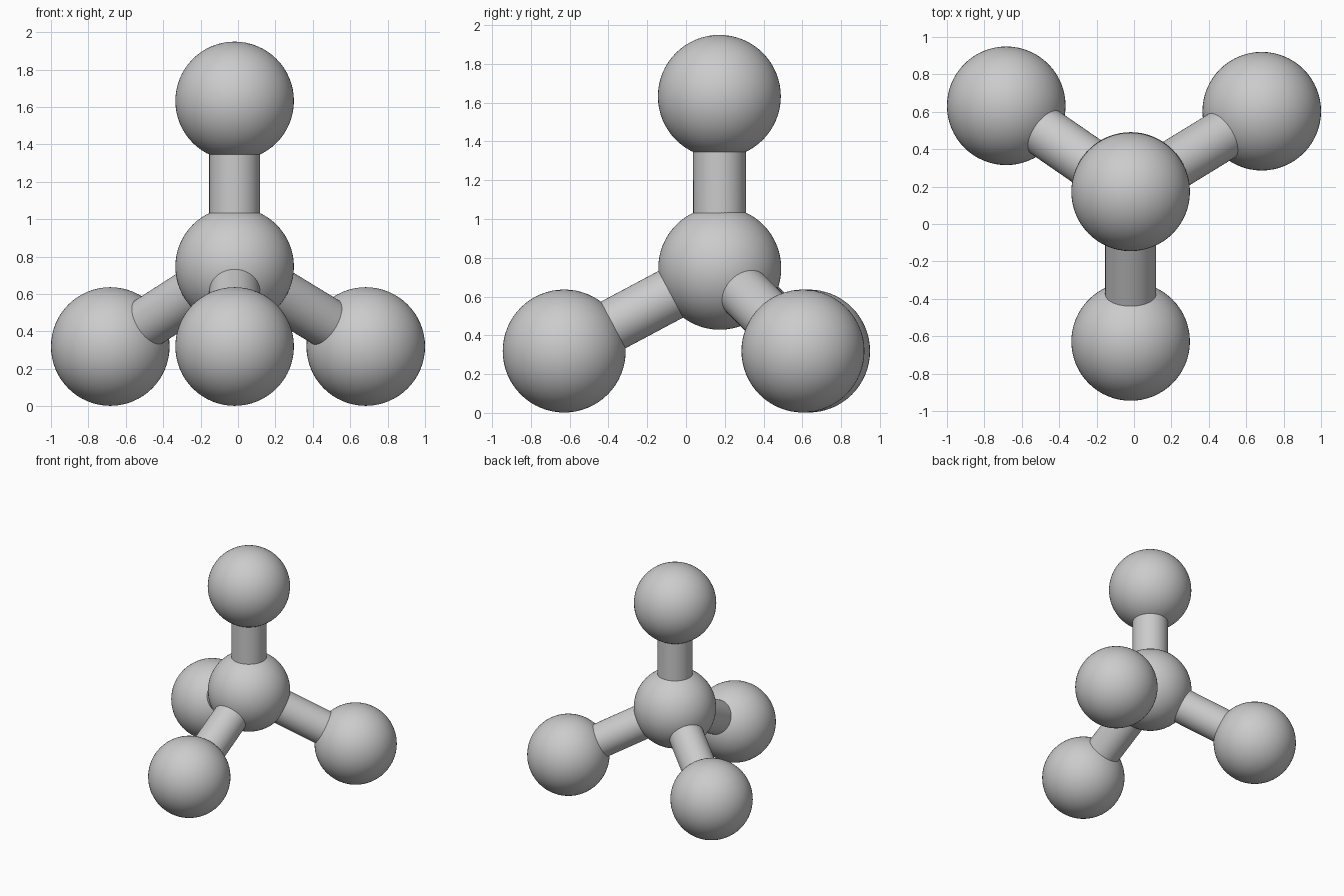
import bpy
from mathutils import Vector

if "Cube" in bpy.data.objects:
    bpy.data.objects.remove(bpy.data.objects["Cube"])

BALL_R = 0.317
ROD_R = 0.136

CENTRE = Vector((-0.018, 0.174, 0.746))
OUTER = {
    "top": Vector((-0.018, 0.172, 1.632)),
    "front": Vector((-0.018, -0.628, 0.319)),
    "left": Vector((-0.683, 0.632, 0.319)),
    "right": Vector((0.683, 0.603, 0.319)),
}


def ball(name, pos):
    bpy.ops.mesh.primitive_uv_sphere_add(segments=64, ring_count=32, radius=BALL_R, location=pos)
    bpy.context.object.name = name
    bpy.ops.object.shade_smooth()


def rod(name, a, b):
    # Cylinder running between two ball centres
    d = b - a
    bpy.ops.mesh.primitive_cylinder_add(vertices=48, radius=ROD_R, depth=d.length,
                                        location=(a + b) / 2,
                                        rotation=d.to_track_quat('Z', 'Y').to_euler())
    bpy.context.object.name = name
    bpy.ops.object.shade_smooth_by_angle()


# Central ball, then four outer balls each joined to it by a rod
ball("centre_ball", CENTRE)
for side, pos in OUTER.items():
    ball(side + "_ball", pos)
    rod(side + "_rod", CENTRE, pos)
